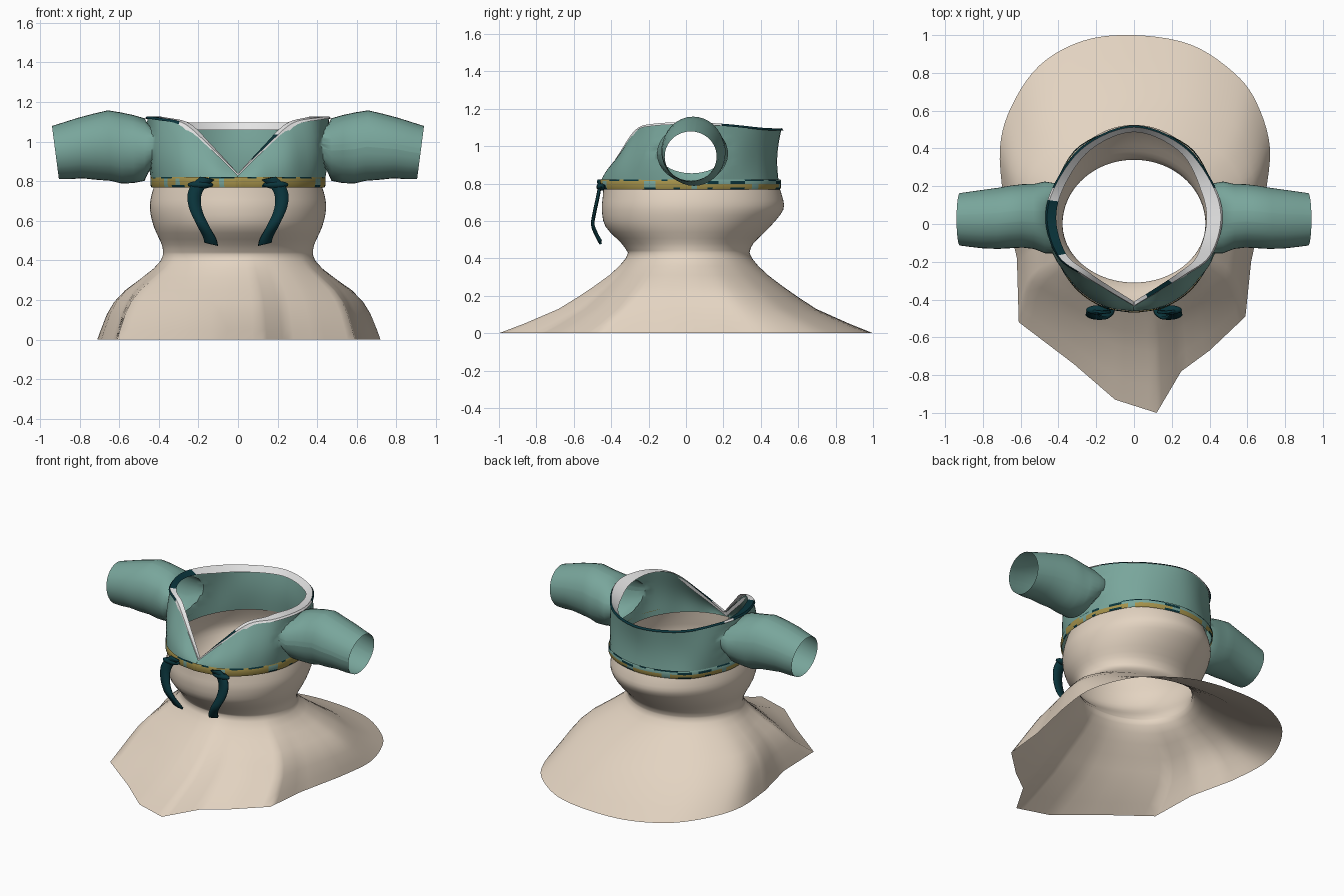
import bpy, bmesh, math
from mathutils import Vector

if "Cube" in bpy.data.objects:
    bpy.data.objects.remove(bpy.data.objects["Cube"])


def material(name, rgb):
    m = bpy.data.materials.new(name)
    m.use_nodes = True
    m.diffuse_color = (*rgb, 1)
    m.node_tree.nodes["Principled BSDF"].inputs["Base Color"].default_value = (*rgb, 1)
    return m


SAND = material("sand cloth", (0.77, 0.655, 0.535))
TEAL = material("soft teal cloth", (0.19, 0.38, 0.33))
DARK = material("deep teal ribbon", (0.003, 0.035, 0.045))
GOLD = material("old gold", (0.38, 0.29, 0.07))
WHITE = material("white trim", (0.78, 0.78, 0.78))


def spline(points, n, closed=True):
    """Sample n points per span of a smooth curve through the points."""
    p, out = [Vector(q) for q in points], []
    k = len(p)
    for i in range(k if closed else k - 1):
        if closed:
            a, b, c, d = (p[(i + j) % k] for j in (-1, 0, 1, 2))
        else:
            a, b, c, d = (p[min(max(i + j, 0), k - 1)] for j in (-1, 0, 1, 2))
        for s in range(n):
            t = s / n
            out.append(0.5 * (2 * b + (c - a) * t + (2 * a - 5 * b + 4 * c - d) * t ** 2
                              + (3 * b - a - 3 * c + d) * t ** 3))
    return out if closed else out + [p[-1]]


def mirrored(half):
    """Close a half outline, running front to back, across x = 0."""
    return half + [(-q[0], *q[1:]) for q in half[-2:0:-1]]


def ramp(value, start, end):
    return min(1, max(0, (value - start) / (end - start)))


def loft(rings, closed=True):
    bm = bmesh.new()
    rows = [[bm.verts.new(q) for q in ring] for ring in rings]
    n = len(rows[0])
    for low, high in zip(rows, rows[1:]):
        for i in range(n if closed else n - 1):
            j = (i + 1) % n
            bm.faces.new((low[i], low[j], high[j], high[i]))
    return bm


def finish(bm, name, mats, angle=50):
    me = bpy.data.meshes.new(name)
    bm.to_mesh(me)
    bm.free()
    ob = bpy.data.objects.new(name, me)
    bpy.context.collection.objects.link(ob)
    for m in mats:
        me.materials.append(m)
    bpy.ops.object.select_all(action='DESELECT')
    ob.select_set(True)
    bpy.context.view_layer.objects.active = ob
    bpy.ops.object.shade_smooth_by_angle(angle=math.radians(angle))
    return ob


# Skirt: the hem outline has a rounded train and an angular, pointed front
front_hem = [(-0.69, 0.12), (-0.62, -0.18), (-0.61, -0.52), (-0.32, -0.74), (-0.10, -0.93),
             (0.12, -1.0), (0.25, -0.78), (0.40, -0.67), (0.59, -0.49), (0.62, -0.2), (0.69, 0.12)]
train = [(0.69, 0.12), (0.72, 0.4), (0.65, 0.64), (0.53, 0.80), (0.30, 0.95), (0, 1.0),
         (-0.27, 0.97), (-0.50, 0.84), (-0.65, 0.62), (-0.71, 0.4), (-0.69, 0.12)]
hem = []
for a, b in zip(front_hem, front_hem[1:]):
    hem += [Vector(a).lerp(Vector(b), s / 5) for s in range(5)]
hem += spline(train, 5, closed=False)[:-1]
angles = [math.atan2(p.y, p.x * 1.35) for p in hem]


def oval(rx, front, back):
    return [Vector((rx * math.cos(a), (back if a > 0 else front) * math.sin(a))) for a in angles]


waist = oval(0.378, 0.31, 0.34)
rings = []
# height, sideways spread and lengthwise spread of the flare
for z, fx, fy in [(0, 1, 1), (0.05, 0.95, 0.81), (0.13, 0.86, 0.54), (0.19, 0.76, 0.40),
                  (0.25, 0.60, 0.27), (0.31, 0.36, 0.15), (0.36, 0.16, 0.07), (0.40, 0.04, 0.02)]:
    rings.append([(w.x + (h.x - w.x) * fx, w.y + (h.y - w.y) * fy, z) for w, h in zip(waist, hem)])
# waist and gathered upper skirt
for z, rx, front, back in spline([(0.43, 0.378, 0.31, 0.34), (0.48, 0.385, 0.345, 0.36),
                                  (0.57, 0.425, 0.43, 0.45), (0.66, 0.445, 0.45, 0.52),
                                  (0.73, 0.437, 0.445, 0.515), (0.80, 0.415, 0.44, 0.49)], 3, False):
    rings.append([(p.x, p.y, z) for p in oval(rx, front, back)])
finish(loft(rings), "skirt", [SAND], 60)

# Bodice: from the belt line to a neckline that dips to a sharp V in front
base = spline(mirrored([(0, -0.46, 0.78), (0.03, -0.459, 0.78), (0.17, -0.43, 0.78),
                        (0.31, -0.33, 0.78), (0.41, -0.16, 0.78), (0.435, 0.03, 0.78),
                        (0.41, 0.2, 0.78), (0.28, 0.41, 0.78), (0, 0.5, 0.78)]), 6)
neck = spline(mirrored([(0, -0.43, 0.835), (0.02, -0.418, 0.853), (0.135, -0.35, 0.965),
                        (0.27, -0.265, 1.085), (0.40, -0.165, 1.115), (0.458, 0.03, 1.122),
                        (0.405, 0.22, 1.112), (0.25, 0.415, 1.092), (0, 0.51, 1.09)]), 6)
ROWS = 16
rings = []
for r in range(ROWS + 1):
    t = r / ROWS
    arch = math.sin(math.pi * t)
    ring = []
    for i, (a, b) in enumerate(zip(base, neck)):
        p = a.lerp(b, t)
        bulge = 1 + arch * (0.02 + 0.035 * ramp(-p.y, 0.05, 0.25) * ramp(abs(p.x), 0, 0.1)
                            - 0.05 * ramp(p.y, 0.3, 0.45) + 0.006 * math.sin(i * 0.9))
        ring.append((p.x * bulge, p.y * bulge, p.z))
    rings.append(ring)
bm = loft(rings)
rims = {e for e in bm.edges if e.is_boundary}

# Armholes
CY, CZ, RY, RZ = 0.03, 0.973, 0.185, 0.118


def in_armhole(f):
    c = f.calc_center_median()
    return abs(c.x) > 0.3 and ((c.y - CY) / RY) ** 2 + ((c.z - CZ) / RZ) ** 2 < 1


bmesh.ops.delete(bm, geom=[f for f in bm.faces if in_armhole(f)], context='FACES')
holes = [e for e in bm.edges if e.is_boundary and e not in rims]

# Sleeves: extrude each armhole outwards through oval sections
sections = [(0.472, 0.035, 0.96, 0.19, 0.158), (0.53, 0.04, 0.963, 0.172, 0.172),
            (0.59, 0.043, 0.968, 0.168, 0.18), (0.65, 0.038, 0.98, 0.166, 0.178),
            (0.72, 0.03, 0.974, 0.162, 0.167), (0.80, 0.026, 0.967, 0.155, 0.152),
            (0.87, 0.025, 0.953, 0.146, 0.143), (0.922, 0.025, 0.945, 0.139, 0.134)]
for side in (-1, 1):
    loop = [e for e in holes if e.verts[0].co.x * side > 0]
    last = (CY, CZ, RY, RZ)
    for v in {v for e in loop for v in e.verts}:
        a = math.atan2((v.co.z - CZ) / RZ, (v.co.y - CY) / RY)
        v.co.y, v.co.z = CY + RY * math.cos(a), CZ + RZ * math.sin(a)
    for k, (x, cy, cz, ry, rz) in enumerate(sections):
        ext = bmesh.ops.extrude_edge_only(bm, edges=loop)["geom"]
        for v in (g for g in ext if isinstance(g, bmesh.types.BMVert)):
            a = math.atan2((v.co.z - last[1]) / last[3], (v.co.y - last[0]) / last[2])
            slant = 0.02 * math.sin(a) * k / len(sections)
            v.co = (side * (x + slant), cy + ry * math.cos(a), cz + rz * math.sin(a))
        loop = [g for g in ext if isinstance(g, bmesh.types.BMEdge)]
        last = (cy, cz, ry, rz)
bmesh.ops.recalc_face_normals(bm, faces=bm.faces)
finish(bm, "bodice_and_sleeves", [TEAL], 60)

# Neck trim: inner white band, wider on the left shoulder, dark on the right and beside the V
inner = [(p.x * (0.9 - 0.06 * ramp(p.x, 0.3, 0.42)), p.y * 0.955,
          p.z + 0.006 - 0.037 * ramp(p.y, -0.1, 0.25)) for p in neck]
edge = [(p.x * 1.005, p.y * 1.005, p.z + 0.006) for p in neck]
bm = loft([edge, inner])
for f in bm.faces:
    c = f.calc_center_median()
    shoulder = c.x < -0.35 and -0.17 < c.y < 0.12
    f.material_index = int(shoulder or (c.x > 0.03 and -0.38 < c.y < -0.31))
finish(bm, "neck_trim", [WHITE, DARK])

# Outer edging: a broad white lapel in front, thin dark piping behind
under = [(p.x * 1.025, p.y * 1.025, p.z - 0.006 - 0.028 * ramp(p.z, 1.1, 1.04) * ramp(p.y, 0, -0.2))
         for p in neck]
bm = loft([under, edge])
for f in bm.faces:
    c = f.calc_center_median()
    f.material_index = int(c.y > 0.2 or (c.x < -0.3 and c.y < 0.12))
finish(bm, "neck_edging", [WHITE, DARK])

# Belt: gold in front, narrower gold under teal behind, with broken dark lines
bm = loft([[(p.x * s, p.y * s, z) for p in base]
           for z, s in ((0.768, 1.005), (0.78, 1.016), (0.797, 1.018), (0.813, 1.018), (0.822, 1.01))])
for f in bm.faces:
    c = f.calc_center_median()
    a = math.atan2(c.y, c.x)
    wave = math.sin(7 * a + 1) + math.sin(17 * a)
    if c.z > 0.813:
        f.material_index = 1 if wave > 0.1 else 2 if c.y > 0 else 0
    elif c.z > 0.797 and c.y > 0:
        f.material_index = 1 if wave < -0.6 else 2
    elif c.z < 0.78 and wave < -0.7:
        f.material_index = 1
    elif abs(wave) > 1.55:
        f.material_index = 2
finish(bm, "belt", [GOLD, DARK, TEAL])

# Ribbons: two hanging ties with small knots at the belt
path = spline([(0.155, -0.465, 0.815), (0.20, -0.462, 0.775), (0.222, -0.472, 0.72),
               (0.212, -0.487, 0.65), (0.178, -0.497, 0.58), (0.145, -0.475, 0.52),
               (0.135, -0.455, 0.485)], 4, False)
for side, label in ((1, "left"), (-1, "right")):
    strip = [[(side * (p.x + w * 0.033), p.y - 0.004 * (1 - abs(w)), p.z + w * 0.008)
              for p in path] for w in (-1, 0, 1)]
    ob = finish(loft(strip, closed=False), label + "_ribbon", [DARK])
    solid = ob.modifiers.new("thickness", 'SOLIDIFY')
    solid.thickness, solid.offset = 0.014, 0
    bm = bmesh.new()
    bmesh.ops.create_uvsphere(bm, u_segments=12, v_segments=8, radius=1)
    for v in bm.verts:
        v.co = (side * 0.19 + v.co.x * 0.065, -0.455 + v.co.y * 0.025, 0.782 + v.co.z * 0.02)
    finish(bm, label + "_knot", [DARK])
